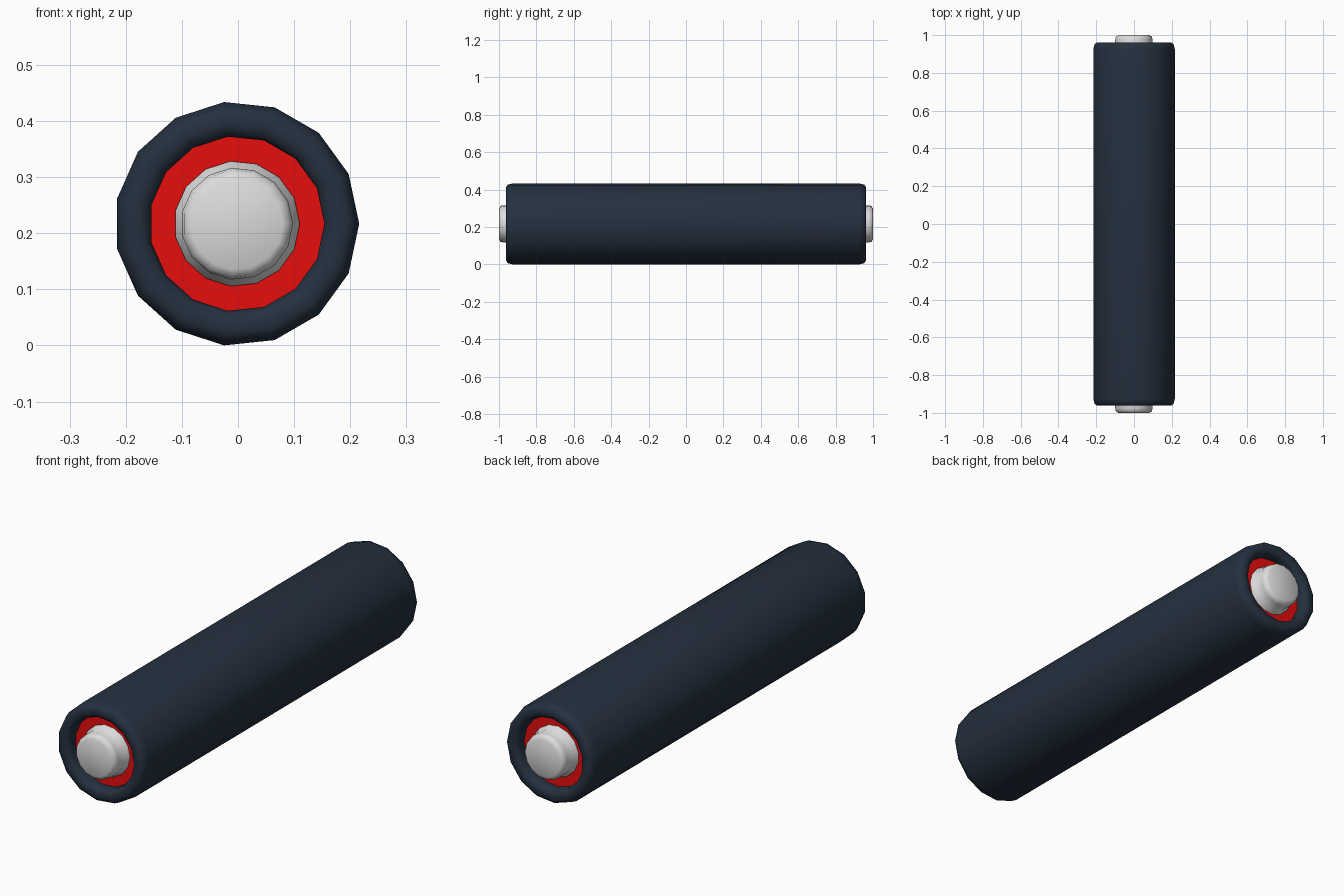
import bpy, bmesh
from math import cos, sin, tau, radians

SIDES = 15
CX, CZ = -0.002, 0.217

old = bpy.data.objects.get("Cube")
if old:
    bpy.data.objects.remove(old)


def material(name, rgb):
    m = bpy.data.materials.new(name)
    m.use_nodes = True
    m.diffuse_color = (*rgb, 1)
    m.node_tree.nodes["Principled BSDF"].inputs["Base Color"].default_value = (*rgb, 1)
    return m


def lathe(name, profile, mat, closed=False, angle=180):
    """Turn a (radius, y) profile about the long axis; open ends get flat caps."""
    bm = bmesh.new()
    rings = []
    for r, y in profile:
        rings.append([bm.verts.new((CX + r * cos(tau * i / SIDES), y,
                                    CZ + r * sin(tau * i / SIDES)))
                      for i in range(SIDES)])
    pairs = list(zip(rings, rings[1:]))
    if closed:
        pairs.append((rings[-1], rings[0]))
    for a, b in pairs:
        for i in range(SIDES):
            j = (i + 1) % SIDES
            bm.faces.new((a[i], a[j], b[j], b[i]))
    if not closed:
        bm.faces.new(rings[0])
        bm.faces.new(rings[-1])
    bmesh.ops.recalc_face_normals(bm, faces=bm.faces)
    me = bpy.data.meshes.new(name)
    bm.to_mesh(me)
    bm.free()
    me.materials.append(mat)
    ob = bpy.data.objects.new(name, me)
    bpy.context.collection.objects.link(ob)
    bpy.ops.object.select_all(action='DESELECT')
    ob.select_set(True)
    bpy.context.view_layer.objects.active = ob
    bpy.ops.object.shade_smooth_by_angle(angle=radians(angle))
    return ob


navy = material("navy", (0.018, 0.030, 0.050))
red = material("red", (0.80, 0.004, 0.004))
silver = material("silver", (0.72, 0.72, 0.72))

# Hollow sleeve with rounded rims
rim = [(0.156, 0.90), (0.156, 0.94), (0.163, 0.956), (0.178, 0.962),
       (0.197, 0.962), (0.211, 0.953), (0.218, 0.925)]
sleeve = [(r, -y) for r, y in rim] + rim[::-1]
lathe("sleeve", sleeve, navy, closed=True)

# Core whose ends show as flat discs inside the rims
lathe("core", [(0.165, -0.912), (0.165, 0.912)], red, angle=30)

# Flanged terminal at each end
terminal = [(0.112, 0.90), (0.112, 0.920), (0.100, 0.930),
            (0.100, 0.975), (0.096, 0.992), (0.082, 1.0)]
for name, s in (("front_terminal", -1), ("back_terminal", 1)):
    lathe(name, [(r, s * y) for r, y in terminal], silver, angle=60)
